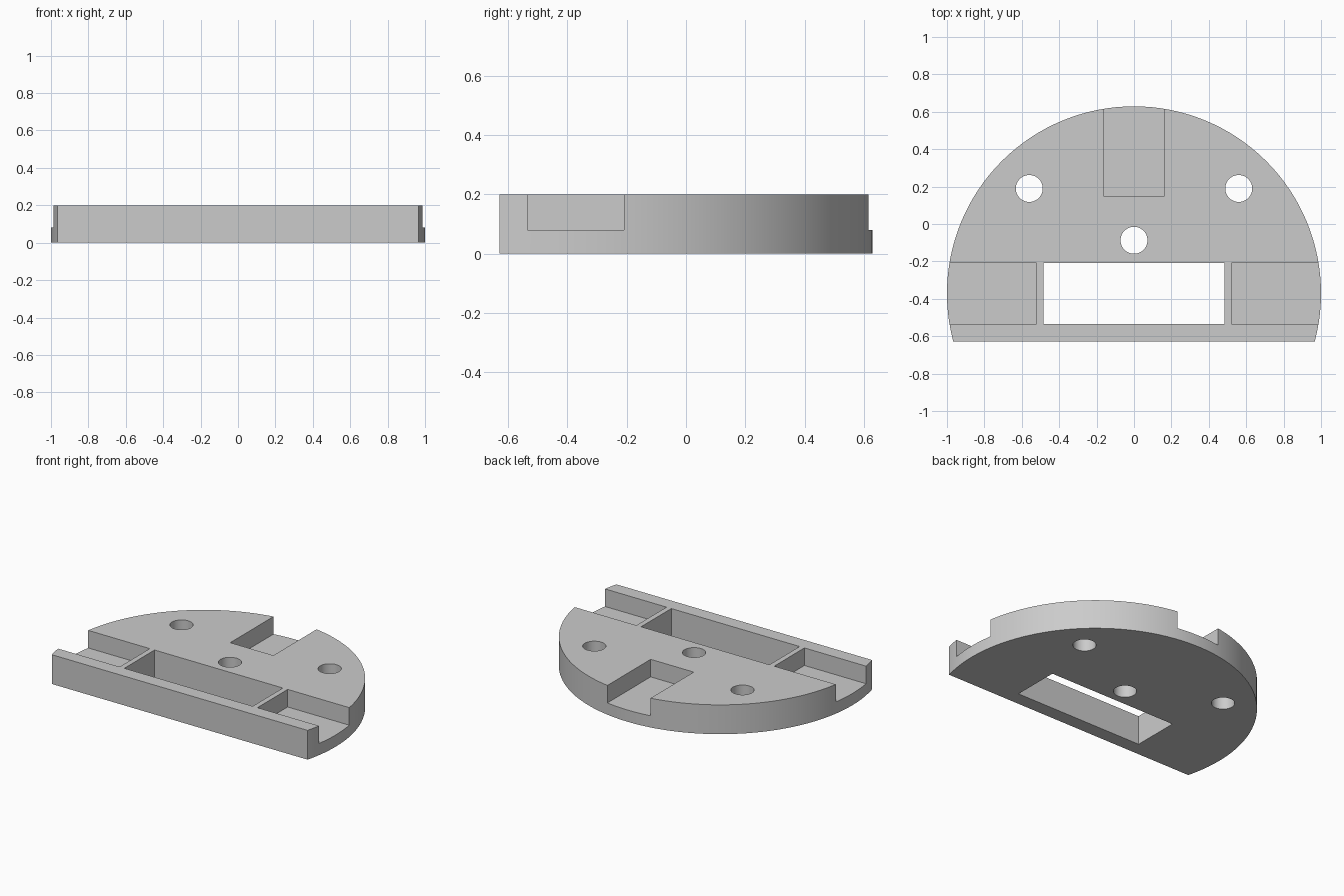
import bpy
import math

cube = bpy.data.objects.get("Cube")
if cube:
    bpy.data.objects.remove(cube, do_unlink=True)

HEIGHT = 0.2       # plate thickness
FLOOR = 0.08       # floor of the open slots
CY = -0.371        # centre of the round outline
FRONT = -0.629     # flat front edge
HALF = 0.163       # half width of the slots

grey = bpy.data.materials.new("light grey")
grey.use_nodes = True
colour = (0.6, 0.6, 0.6, 1)
grey.diffuse_color = colour
grey.node_tree.nodes["Principled BSDF"].inputs["Base Color"].default_value = colour


def cylinder(name, x, y, radius, z0, z1, sides):
    bpy.ops.mesh.primitive_cylinder_add(vertices=sides, radius=radius, depth=z1 - z0,
                                        location=(x, y, (z0 + z1) / 2))
    obj = bpy.context.object
    obj.name = name
    obj.data.materials.append(grey)
    return obj


def box(name, x0, x1, y0, y1, z0, z1):
    bpy.ops.mesh.primitive_cube_add(size=1, location=((x0 + x1) / 2, (y0 + y1) / 2, (z0 + z1) / 2))
    obj = bpy.context.object
    obj.name = name
    obj.scale = (x1 - x0, y1 - y0, z1 - z0)
    bpy.ops.object.transform_apply(location=False, rotation=False, scale=True)
    obj.data.materials.append(grey)
    return obj


# Round plate
plate = cylinder("base_plate", 0, CY, 1, 0, HEIGHT, 128)

# Flat front, rectangular window and the three open slots
cutters = [
    box("front_cutter", -1.5, 1.5, -2, FRONT, -0.5, 0.5),
    box("window_cutter", -0.485, 0.485, CY - HALF, CY + HALF, -0.5, 0.5),
    box("back_slot_cutter", -HALF, HALF, 0.149, 1, FLOOR, 0.5),
    box("left_slot_cutter", 0.521, 1.5, CY - HALF, CY + HALF, FLOOR, 0.5),
    box("right_slot_cutter", -1.5, -0.521, CY - HALF, CY + HALF, FLOOR, 0.5),
]

# Screw holes
for name, x, y in (("left", 0.56, 0.19), ("right", -0.56, 0.19), ("centre", 0, -0.087)):
    cutters.append(cylinder(name + "_hole_cutter", x, y, 0.072, -0.5, 0.5, 48))

# Cut the plate and remove the cutters
bpy.ops.object.select_all(action="DESELECT")
plate.select_set(True)
bpy.context.view_layer.objects.active = plate
for cutter in cutters:
    cutter.hide_render = True
    mod = plate.modifiers.new(cutter.name, "BOOLEAN")
    mod.operation = "DIFFERENCE"
    mod.solver = "EXACT"
    mod.object = cutter
    bpy.ops.object.modifier_apply(modifier=mod.name)
    bpy.data.objects.remove(cutter, do_unlink=True)

bpy.ops.object.shade_smooth_by_angle(angle=math.radians(30))
